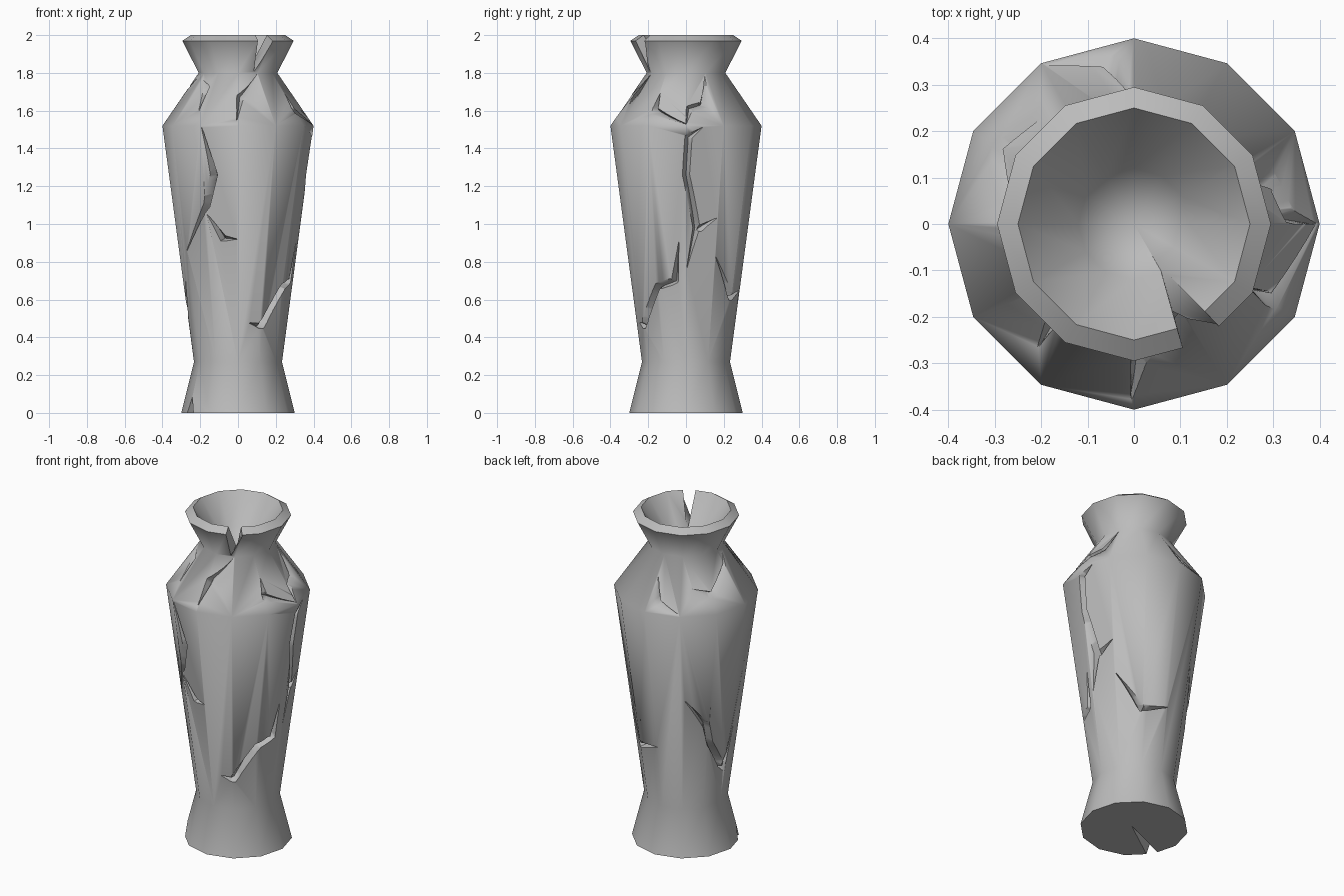
import bpy, bmesh
from math import radians, degrees, cos, sin, pi
from mathutils import Vector

default = bpy.data.objects.get("Cube")
if default:
    bpy.data.objects.remove(default, do_unlink=True)

SIDES = 12
# (radius, height) from the foot to the inside of the mouth
PROFILE = [(0.3, 0), (0.233, 0.27), (0.4, 1.52), (0.208, 1.8),
           (0.295, 1.97), (0.25, 2.0), (0.12, 1.83)]
BOWL_Z = 1.72


def make_object(name, bm):
    bmesh.ops.recalc_face_normals(bm, faces=bm.faces)
    mesh = bpy.data.meshes.new(name)
    bm.to_mesh(mesh)
    bm.free()
    obj = bpy.data.objects.new(name, mesh)
    bpy.context.collection.objects.link(obj)
    return obj


def skin(bm, rings):
    """Join neighbouring closed rings of vertices with quads."""
    for low, high in zip(rings, rings[1:]):
        n = len(low)
        for i in range(n):
            j = (i + 1) % n
            bm.faces.new((low[i], low[j], high[j], high[i]))


def polar(angle, r, z):
    return Vector((r * cos(angle), r * sin(angle), z))


def wall_radius(angle, z):
    """Radius of the faceted outer wall."""
    for (r0, z0), (r1, z1) in zip(PROFILE, PROFILE[1:5]):
        if z <= z1:
            r = r0 + (r1 - r0) * (z - z0) / (z1 - z0)
            break
    half = pi / SIDES
    return r * cos(half) / cos(angle % (2 * half) - half)


# Vase body
bm = bmesh.new()
rings = [[bm.verts.new(polar(2 * pi * i / SIDES, r, z)) for i in range(SIDES)]
         for r, z in PROFILE]
skin(bm, rings)
bm.faces.new(rings[0])
apex = bm.verts.new((0, 0, BOWL_Z))
for i in range(SIDES):
    bm.faces.new((rings[-1][i], rings[-1][(i + 1) % SIDES], apex))
vase = make_object("vase", bm)


def crack_cutter(points, width=0.017, depth=0.05, steps=5):
    """V-shaped groove along (degrees, height) points, thin at both ends."""
    path = []
    last = len(points) - 1
    for k in range(last):
        for s in range(steps):
            t = s / steps
            a = points[k][0] * (1 - t) + points[k + 1][0] * t
            z = points[k][1] * (1 - t) + points[k + 1][1] * t
            w0, w1 = float(k > 0), float(k + 1 < last)
            path.append((radians(a), z, w0 * (1 - t) + w1 * t))
    path.append((radians(points[-1][0]), points[-1][1], 0.0))
    bm = bmesh.new()
    sections = []
    for i, (a, z, w) in enumerate(path):
        before, after = path[max(i - 1, 0)], path[min(i + 1, len(path) - 1)]
        r = wall_radius(a, z)
        along = Vector(((after[0] - before[0]) * r, after[1] - before[1])).normalized()
        half = 0.0015 + width * w
        lift = 0.006 + 0.014 * w
        half *= 1 + lift / depth
        tri = []
        for side in (1, -1):
            b = a - side * along.y * half / r
            y = z + side * along.x * half
            tri.append(bm.verts.new(polar(b, wall_radius(b, y) + lift, y)))
        tri.append(bm.verts.new(polar(a, r - 0.015 - (depth - 0.015) * w, z)))
        sections.append(tri)
    skin(bm, sections)
    bm.faces.new(sections[0])
    bm.faces.new(sections[-1])
    bmesh.ops.triangulate(bm, faces=bm.faces)
    return make_object("crack_cutter", bm)


def chip_cutter(points):
    """Convex wedge for a missing chip."""
    bm = bmesh.new()
    for p in points:
        bm.verts.new(p)
    bmesh.ops.convex_hull(bm, input=bm.verts)
    return make_object("chip_cutter", bm)


CRACKS = [
    # front
    [(-119, 1.51), (-111, 1.26), (-119, 1.1), (-150, 0.86)],
    [(-119, 1.05), (-105, 0.925), (-91, 0.92)],
    [(-76, 0.476), (-61, 0.46), (-32, 0.67), (-12, 0.7), (-7, 0.905)],
    [(-143, 1.76), (-131, 1.72), (-128, 1.6)],
    [(-62, 1.79), (-88, 1.67), (-91, 1.55)],
    # left flank
    [(13, 1.51), (2, 1.46), (0, 1.26), (10, 0.98), (1, 0.77)],
    [(10, 0.96), (13, 0.975), (29, 1.03)],
    [(31, 0.825), (59, 0.61), (91, 0.65)],
    [(0, 1.53), (-29, 1.6), (-29, 1.69)],
    [(27, 1.78), (17, 1.63), (3, 1.61), (0, 1.53)],
    # back
    [(92, 1.69), (99, 1.57), (119, 1.53)],
    [(190, 1.77), (170, 1.68), (151, 1.61), (132, 1.645)],
    [(124, 0.97), (147, 0.8), (153, 0.68), (176, 0.49), (191, 0.72)],
]
cutters = [crack_cutter(c) for c in CRACKS]

# Chips in the mouth and in the foot
cutters.append(chip_cutter([(0.05, -0.08, 2.06), (0.055, -0.09, 1.83),
                            (0.125, -0.33, 1.77), (0.27, -0.31, 2.05),
                            (0.135, -0.37, 2.05)]))
foot = radians(210)
cutters.append(chip_cutter([(0.04, 0.02, -0.002), polar(foot - 0.13, 0.35, -0.02),
                            polar(foot + 0.13, 0.35, -0.02), polar(foot, 0.35, 0.1)]))

# Carve every crack and chip
bpy.context.view_layer.objects.active = vase
vase.select_set(True)
for cutter in cutters:
    mod = vase.modifiers.new("carve", 'BOOLEAN')
    mod.operation = 'DIFFERENCE'
    mod.solver = 'EXACT'
    mod.use_self = True
    mod.object = cutter
    bpy.ops.object.modifier_apply(modifier=mod.name)
    bpy.data.objects.remove(cutter, do_unlink=True)

# Clay colour
clay = bpy.data.materials.new("grey_clay")
clay.use_nodes = True
colour = (0.5, 0.5, 0.5, 1)
clay.diffuse_color = colour
clay.node_tree.nodes["Principled BSDF"].inputs["Base Color"].default_value = colour
vase.data.materials.clear()
vase.data.materials.append(clay)
for face in vase.data.polygons:
    face.material_index = 0

for obj in bpy.context.selected_objects:
    obj.select_set(obj == vase)
bpy.ops.object.shade_smooth_by_angle(angle=radians(62))
